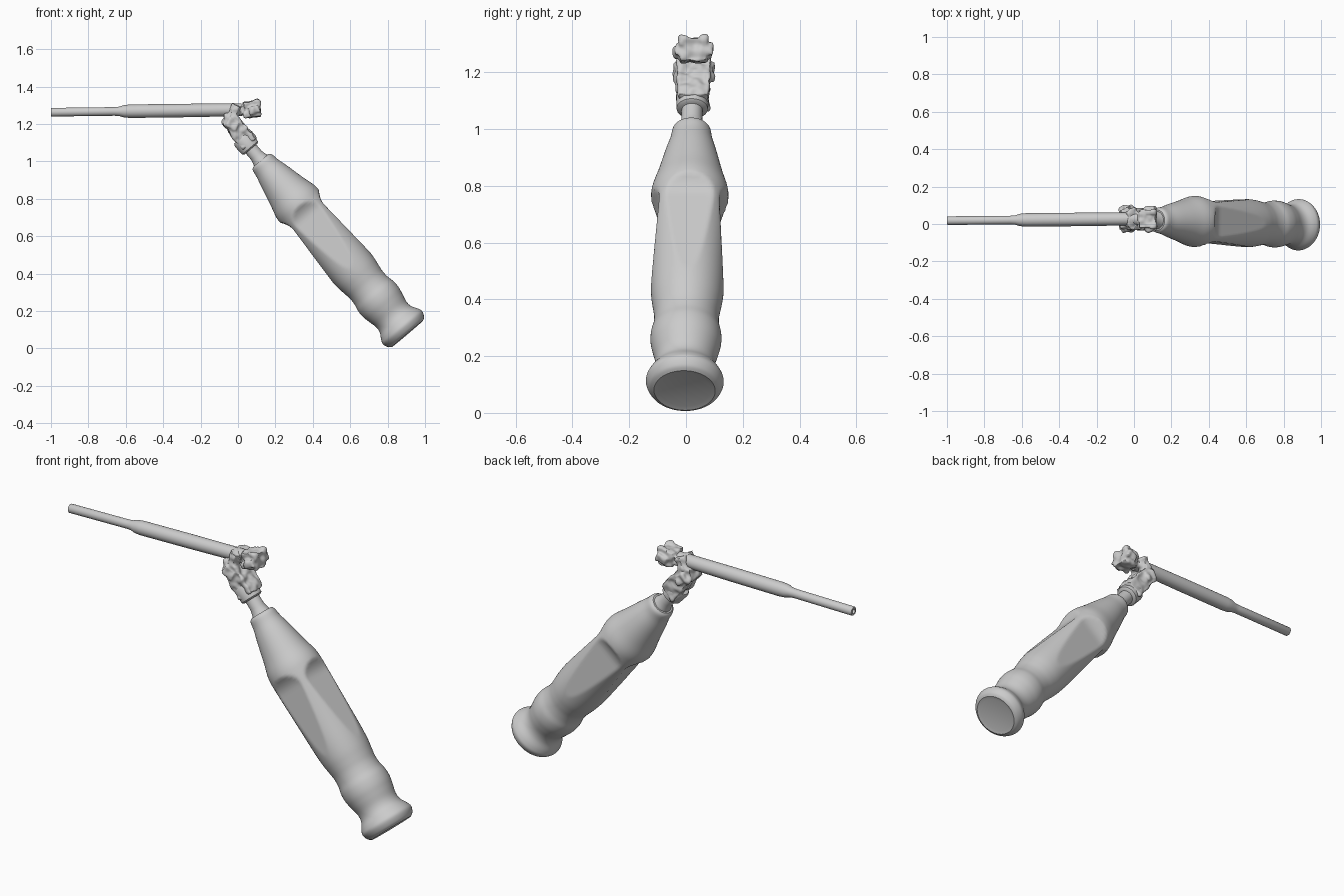
import bpy, bmesh, math
from mathutils import Vector, Matrix, noise

cube = bpy.data.objects.get("Cube")
if cube:
    bpy.data.objects.remove(cube, do_unlink=True)

grey = bpy.data.materials.new("plain grey")
grey.use_nodes = True
grey.diffuse_color = (0.6, 0.6, 0.6, 1)
grey.node_tree.nodes["Principled BSDF"].inputs["Base Color"].default_value = (0.6, 0.6, 0.6, 1)


def finish(name, bm, angle=40):
    bmesh.ops.recalc_face_normals(bm, faces=bm.faces)
    mesh = bpy.data.meshes.new(name)
    bm.to_mesh(mesh)
    bm.free()
    mesh.materials.append(grey)
    obj = bpy.data.objects.new(name, mesh)
    bpy.context.collection.objects.link(obj)
    bpy.ops.object.select_all(action='DESELECT')
    obj.select_set(True)
    bpy.context.view_layer.objects.active = obj
    bpy.ops.object.shade_smooth_by_angle(angle=math.radians(angle))
    return obj


def smooth_profile(points, steps=5):
    """Catmull-Rom curve through (distance, radius) points."""
    out = []
    for i in range(len(points) - 1):
        a, b, c, d = (Vector(points[min(max(j, 0), len(points) - 1)])
                      for j in (i - 1, i, i + 1, i + 2))
        for k in range(steps):
            t = k / steps
            p = 0.5 * (2 * b + (c - a) * t + (2 * a - 5 * b + 4 * c - d) * t * t
                       + (3 * b - a - 3 * c + d) * t ** 3)
            out.append((p.x, p.y))
    return out + [points[-1]]


def turned(name, start, end, profile, segments=32, limit=None):
    """Turn a profile around the line from start to end."""
    start, end = Vector(start), Vector(end)
    u = (end - start).normalized()
    w = u.cross(Vector((0, 1, 0))).normalized()
    if w.x < 0:
        w = -w
    side = u.cross(w)
    bm = bmesh.new()
    rings = []
    for s, r in profile:
        ring = []
        for i in range(segments):
            a = math.tau * i / segments
            rad = limit(s, r, a) if limit else r
            ring.append(bm.verts.new(start + u * s + (w * math.cos(a) + side * math.sin(a)) * rad))
        rings.append(ring)
    for low, high in zip(rings, rings[1:]):
        for i in range(segments):
            j = (i + 1) % segments
            bm.faces.new((low[i], low[j], high[j], high[i]))
    bm.faces.new(rings[0])
    bm.faces.new(rings[-1])
    return finish(name, bm)


# Grip: turned body with four flat thumb flutes that taper towards the base
def flute(s, r, a):
    if not 0.42 < s < 0.93:
        return r
    depth = 0.131 - 0.025 * (s - 0.42) / 0.4
    if s > 0.82:
        depth = 0.106 + 0.045 * ((s - 0.82) / 0.09) ** 2
    off = (a + math.pi / 4) % (math.pi / 2) - math.pi / 4
    return min(r, depth / math.cos(off))


base, top = Vector((0.907, -0.005, 0.079)), Vector((0.12, 0.02, 1.007))
grip = [(0, 0.108), (0.012, 0.125), (0.04, 0.137), (0.065, 0.13), (0.1, 0.11), (0.135, 0.106),
        (0.18, 0.116), (0.22, 0.124), (0.26, 0.124), (0.30, 0.116), (0.34, 0.114), (0.38, 0.119),
        (0.43, 0.126), (0.5, 0.13), (0.6, 0.132), (0.7, 0.134), (0.8, 0.136), (0.88, 0.137),
        (0.93, 0.133), (1.0, 0.114), (1.1, 0.09), (1.16, 0.074), (1.2, 0.067), (1.214, 0.055)]
turned("grip", base, top, [(0.004, 0.09)] + smooth_profile(grip), 96, flute)

# Stem and collar on the grip axis
turned("stem", base, top, [(1.2, 0.052), (1.225, 0.043), (1.25, 0.037), (1.34, 0.037)])
turned("collar", base, top, [(1.295, 0.045), (1.302, 0.055), (1.36, 0.058), (1.375, 0.05)])

# Shaft: thick sleeve stepping down to a thin tip with a small bore
shaft = [(-0.02, 0.034), (0.3, 0.036), (0.575, 0.036), (0.61, 0.033), (0.635, 0.025),
         (0.66, 0.023), (0.997, 0.023), (1.0, 0.021), (1.0, 0.012), (0.985, 0.01)]
turned("shaft", (0, 0.027, 1.276), (-1, 0.018, 1.263), shaft)


# Hinge: rough hooked bracket fused from blocks and roughened
def block(bm, centre, size, tilt=0):
    mat = (Matrix.Translation(centre) @ Matrix.Rotation(math.radians(tilt), 4, 'Y')
           @ Matrix.Diagonal((*size, 1)))
    bmesh.ops.create_cube(bm, size=1, matrix=mat)


bm = bmesh.new()
mid = 0.027
block(bm, (0.03, mid, 1.13), (0.095, 0.11, 0.10), -40)
block(bm, (-0.015, mid, 1.185), (0.085, 0.115, 0.10), -40)
block(bm, (-0.045, mid, 1.22), (0.07, 0.10, 0.06), 15)
block(bm, (-0.02, mid, 1.265), (0.055, 0.085, 0.085), 20)
block(bm, (0.02, mid, 1.275), (0.07, 0.06, 0.05), 0)
block(bm, (0.075, mid, 1.278), (0.085, 0.095, 0.08), -5)
for sign in (-1, 1):
    block(bm, (-0.03, mid + sign * 0.055, 1.20), (0.06, 0.03, 0.05), 30)
    block(bm, (-0.015, mid + sign * 0.045, 1.275), (0.035, 0.03, 0.06), 20)
    block(bm, (0.085, mid + sign * 0.055, 1.275), (0.055, 0.025, 0.04), -20)
    block(bm, (0.095, mid + sign * 0.038, 1.31), (0.05, 0.022, 0.035), -10)
hinge = finish("hinge_bracket", bm)
remesh = hinge.modifiers.new("fuse", 'REMESH')
remesh.mode = 'VOXEL'
remesh.voxel_size = 0.006
soften = hinge.modifiers.new("soften", 'SMOOTH')
soften.iterations = 4
for name in ("fuse", "soften"):
    bpy.ops.object.modifier_apply(modifier=name)
bm = bmesh.new()
bm.from_mesh(hinge.data)
bm.normal_update()
moves = [(v, v.normal * 0.011 * noise.noise(v.co * 32)) for v in bm.verts]
for v, move in moves:
    v.co += move
bm.to_mesh(hinge.data)
bm.free()
if not hinge.data.materials:
    hinge.data.materials.append(grey)
bpy.ops.object.shade_smooth_by_angle(angle=math.radians(50))
